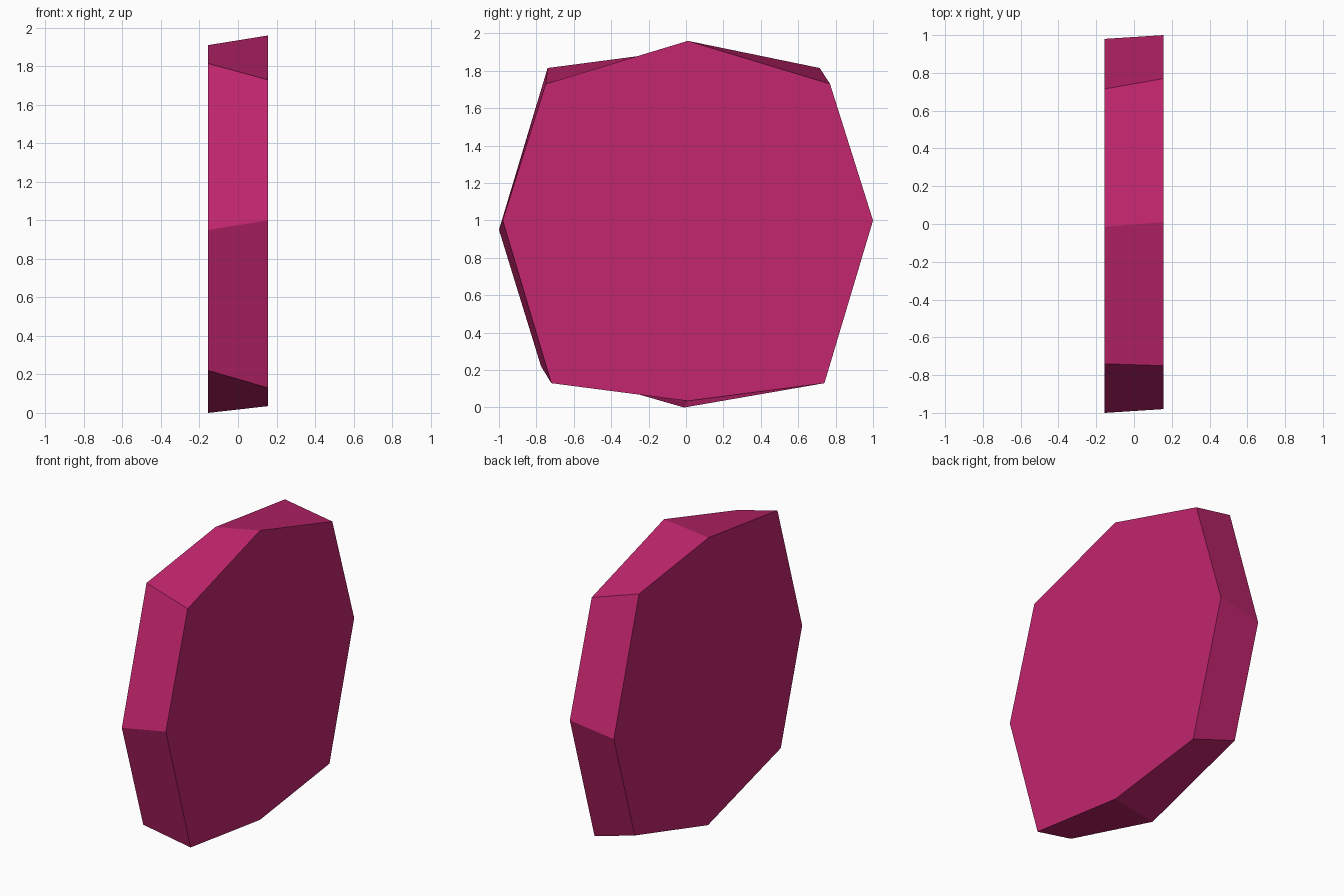
import bpy
import bmesh

cube = bpy.data.objects.get("Cube")
if cube:
    bpy.data.objects.remove(cube, do_unlink=True)

HALF_WIDTH = 0.155

# Outlines (y, z) of the two octagonal end faces, starting at the top
LEFT_OUTLINE = [(0.01, 1.96), (0.77, 1.73), (1.0, 1.0), (0.74, 0.13),
                (0.01, 0.035), (-0.72, 0.13), (-0.98, 1.0), (-0.75, 1.73)]
RIGHT_OUTLINE = [(-0.015, 1.91), (0.715, 1.815), (0.98, 0.95), (0.76, 0.225),
                 (-0.01, 0.0), (-0.775, 0.22), (-1.0, 0.95), (-0.74, 1.815)]


def flat_material(name, color):
    mat = bpy.data.materials.new(name)
    mat.use_nodes = True
    mat.diffuse_color = color
    mat.node_tree.nodes["Principled BSDF"].inputs["Base Color"].default_value = color
    return mat


def lofted_slab(name, left, right, half_width, mat):
    """Join two matching outlines into a closed, flat-sided slab."""
    bm = bmesh.new()
    a = [bm.verts.new((half_width, y, z)) for y, z in left]
    b = [bm.verts.new((-half_width, y, z)) for y, z in right]
    bm.faces.new(a)
    bm.faces.new(b)
    for i in range(len(a)):
        j = (i + 1) % len(a)
        bm.faces.new((a[i], a[j], b[j], b[i]))
    bmesh.ops.recalc_face_normals(bm, faces=bm.faces)
    mesh = bpy.data.meshes.new(name)
    bm.to_mesh(mesh)
    bm.free()
    mesh.materials.append(mat)
    obj = bpy.data.objects.new(name, mesh)
    bpy.context.scene.collection.objects.link(obj)
    return obj


# Faceted eight-sided disc standing on its rim
magenta = flat_material("magenta", (0.54, 0.019, 0.155, 1.0))
lofted_slab("faceted_disc", LEFT_OUTLINE, RIGHT_OUTLINE, HALF_WIDTH, magenta)
